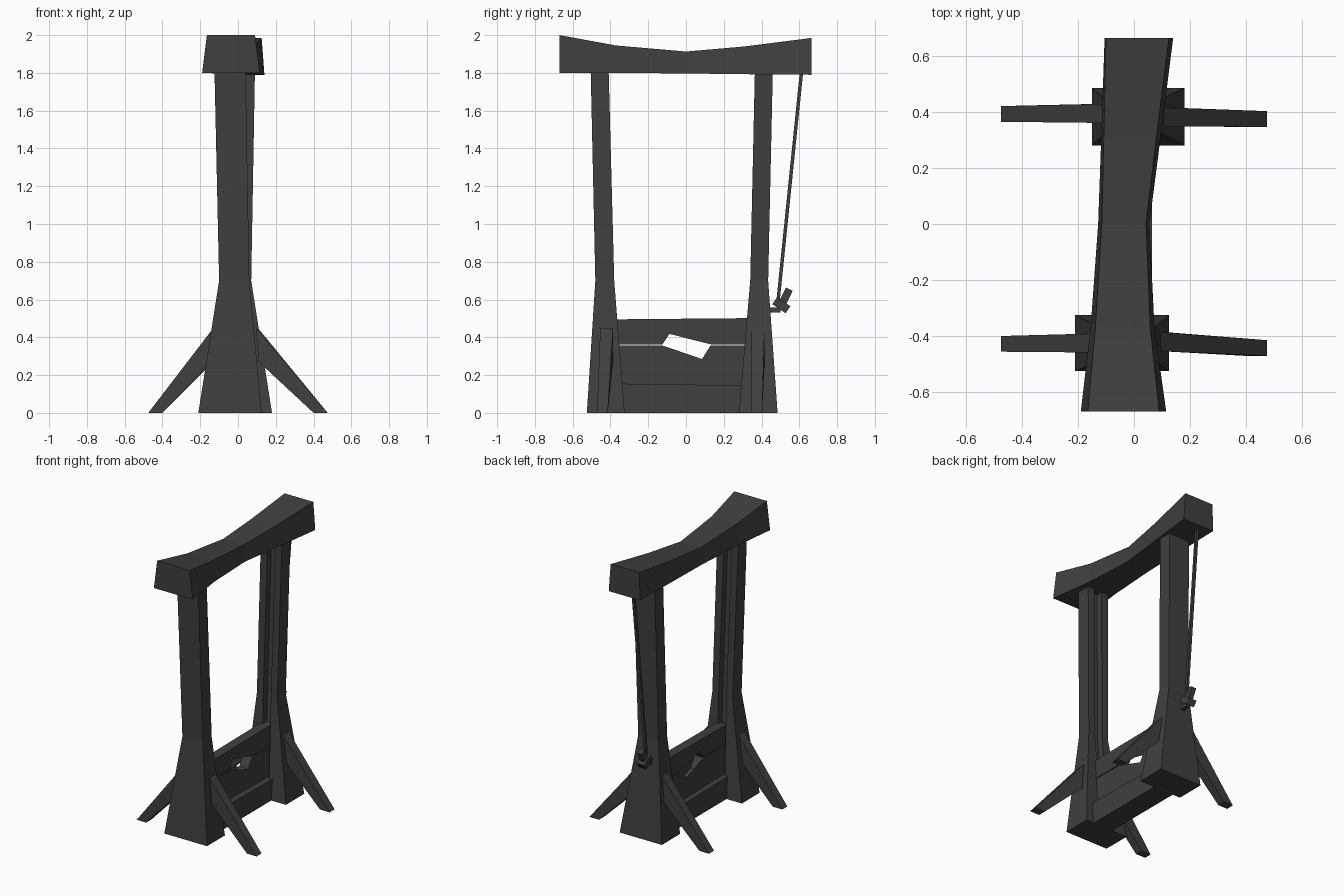
import bpy, bmesh
from mathutils import Vector, Matrix

cube = bpy.data.objects.get("Cube")
if cube:
    bpy.data.objects.remove(cube, do_unlink=True)

wood = bpy.data.materials.new("dark grey wood")
wood.use_nodes = True
colour = (0.05, 0.05, 0.05, 1)
wood.diffuse_color = colour
wood.node_tree.nodes["Principled BSDF"].inputs["Base Color"].default_value = colour


def loft(name, sections):
    """Join equal-length rings of points into a capped solid."""
    bm = bmesh.new()
    rings = [[bm.verts.new(p) for p in ring] for ring in sections]
    n = len(rings[0])
    for a, b in zip(rings, rings[1:]):
        for i in range(n):
            j = (i + 1) % n
            bm.faces.new((a[i], a[j], b[j], b[i]))
    caps = [bm.faces.new(rings[0]), bm.faces.new(rings[-1])]
    if n > 4:
        bmesh.ops.triangulate(bm, faces=caps)
    bmesh.ops.recalc_face_normals(bm, faces=bm.faces)
    mesh = bpy.data.meshes.new(name)
    bm.to_mesh(mesh)
    bm.free()
    mesh.materials.append(wood)
    ob = bpy.data.objects.new(name, mesh)
    bpy.context.collection.objects.link(ob)
    return ob


def plate(name, profile, x0, x1):
    """Extrude a (y, z) profile across x."""
    return loft(name, [[(x, y, z) for y, z in profile] for x in (x0, x1)])


def block(name, centre, size, tilt=0):
    """Box turned about the x axis."""
    turn = Matrix.Rotation(tilt, 3, 'X')
    hx, hy, hz = (s / 2 for s in size)
    corners = ((-1, -1), (1, -1), (1, 1), (-1, 1))
    return loft(name, [[Vector(centre) + turn @ Vector((sx * hx, sy * hy, z))
                        for sx, sy in corners] for z in (-hz, hz)])


# Posts flare at the foot and have a blade groove on the inner face
def post(name, levels):
    rings = []
    for z, x0, x1, outer, inner in levels:
        c = (x0 + x1) / 2
        g0, g1 = c - 0.03, c + 0.03
        deep = inner + (0.045 if outer > inner else -0.045)
        rings.append([(x0, outer, z), (x1, outer, z), (x1, inner, z), (g1, inner, z),
                      (g1, deep, z), (g0, deep, z), (g0, inner, z), (x0, inner, z)])
    loft(name, rings)


post("front_post", [(0, -0.21, 0.125, -0.525, -0.325),
                    (0.7, -0.10, 0.06, -0.48, -0.38),
                    (1.83, -0.125, 0.04, -0.505, -0.41)])
post("back_post", [(0, -0.15, 0.18, 0.485, 0.28),
                   (0.7, -0.09, 0.07, 0.435, 0.34),
                   (1.83, -0.075, 0.09, 0.46, 0.365)])

# Sagging top beam: y, bottom x range, top x range, bottom z, top z
beam = [(-0.67, -0.19, 0.115, -0.165, 0.09, 1.80, 2.0),
        (-0.37, -0.155, 0.073, -0.138, 0.058, 1.80, 1.945),
        (0, -0.128, 0.055, -0.115, 0.043, 1.797, 1.913),
        (0.31, -0.117, 0.095, -0.108, 0.08, 1.793, 1.94),
        (0.665, -0.105, 0.14, -0.10, 0.125, 1.79, 1.985)]
loft("top_beam", [[(a, y, lo), (b, y, lo), (d, y, hi), (c, y, hi)]
                  for y, a, b, c, d, lo, hi in beam])


# Splayed braces, run into the post at their upper end
def brace(name, side, foot_y, top_y, post_x):
    fw, tw = 0.028, 0.034
    ends = [(0.475, 0.40, 0, 0, foot_y, fw),
            (post_x - 0.015, post_x, 0.45, 0.27, top_y, tw)]
    rings = []
    for outer, under, z0, z1, y, w in ends:
        rings.append([(side * outer, y - w, z0), (side * outer, y + w, z0),
                      (side * under, y + w, z1), (side * under, y - w, z1)])
    loft(name, rings)


brace("front_left_brace", 1, -0.443, -0.42, 0.11)
brace("front_right_brace", -1, -0.428, -0.425, 0.145)
brace("back_left_brace", 1, 0.375, 0.382, 0.12)
brace("back_right_brace", -1, 0.393, 0.395, 0.13)

# Bottom board and two neck boards meeting at an eight-sided hole
plate("bottom_board", [(-0.36, 0), (0.32, 0), (0.34, 0.145), (-0.36, 0.155)], -0.09, 0.065)
plate("lower_neck_board",
      [(-0.39, 0.10), (0.37, 0.10), (0.37, 0.357), (0.13, 0.357), (0.085, 0.285),
       (0, 0.255), (-0.08, 0.285), (-0.125, 0.357), (-0.39, 0.357)], -0.05, 0.02)
plate("upper_neck_board",
      [(-0.39, 0.363), (-0.125, 0.363), (-0.08, 0.43), (0, 0.457), (0.085, 0.435),
       (0.13, 0.363), (0.37, 0.363), (0.37, 0.502), (-0.39, 0.495)], -0.05, 0.02)

# Release rope with its peg and knot
r = 0.009
loft("rope", [[(x - r, y - r, z), (x + r, y - r, z), (x + r, y + r, z), (x - r, y + r, z)]
              for x, y, z in ((-0.03, 0.485, 0.57), (-0.015, 0.612, 1.81))])
block("rope_peg", (-0.03, 0.455, 0.545), (0.03, 0.09, 0.025))
block("rope_knot", (-0.03, 0.505, 0.57), (0.06, 0.085, 0.045), -0.6)
block("rope_tail", (-0.03, 0.525, 0.61), (0.035, 0.04, 0.10), -0.45)
